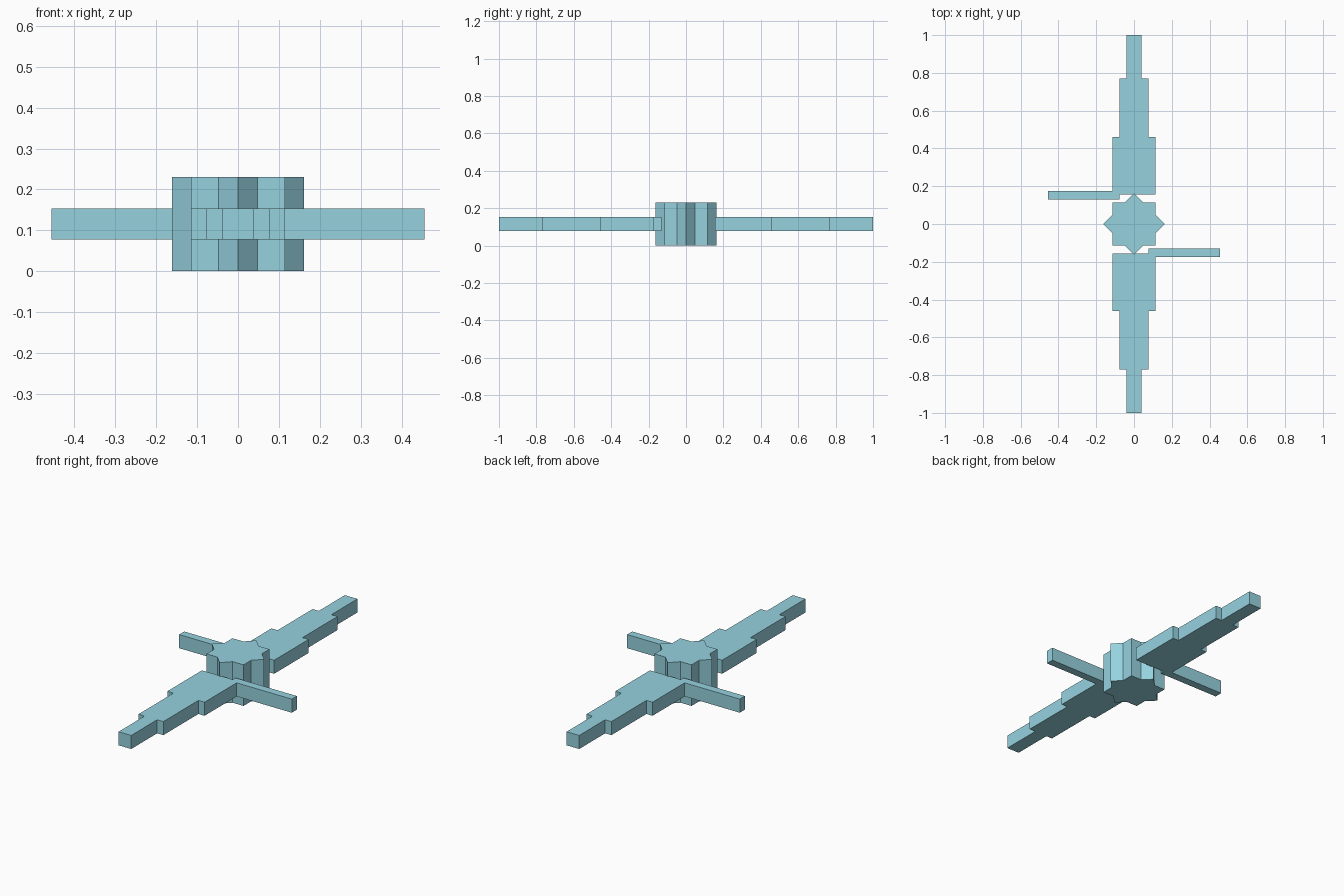
import bpy
import bmesh
import math

cube = bpy.data.objects.get("Cube")
if cube:
    bpy.data.objects.remove(cube, do_unlink=True)

# Single flat colour
COLOUR = (0.305, 0.645, 0.738, 1.0)
mat = bpy.data.materials.new("pale_teal")
mat.use_nodes = True
mat.diffuse_color = COLOUR
mat.node_tree.nodes["Principled BSDF"].inputs["Base Color"].default_value = COLOUR


def extrude_outline(name, outline, z0, z1, turn=0.0):
    """Extrude a counter-clockwise outline from z0 to z1, turned about z."""
    c, s = math.cos(turn), math.sin(turn)
    bm = bmesh.new()
    base = bm.faces.new([bm.verts.new((x * c - y * s, x * s + y * c, z0)) for x, y in outline])
    ext = bmesh.ops.extrude_face_region(bm, geom=[base], use_keep_orig=True)
    top = [g for g in ext["geom"] if isinstance(g, bmesh.types.BMVert)]
    bmesh.ops.translate(bm, verts=top, vec=(0, 0, z1 - z0))
    bmesh.ops.recalc_face_normals(bm, faces=bm.faces)
    mesh = bpy.data.meshes.new(name)
    bm.to_mesh(mesh)
    bm.free()
    mesh.materials.append(mat)
    obj = bpy.data.objects.new(name, mesh)
    bpy.context.collection.objects.link(obj)
    return obj


# Eight-pointed star hub: two squares, one turned by 45 degrees
R_OUT = 0.162
R_IN = R_OUT * math.cos(math.pi / 4) / math.cos(math.pi / 8)
star = []
for i in range(16):
    r = R_OUT if i % 2 == 0 else R_IN
    a = i * math.pi / 8
    star.append((r * math.cos(a), r * math.sin(a)))
extrude_outline("star_hub", star, 0.0, 0.23)

# Stepped blade with a thin side arm at its root
W1, W2, W3 = 0.115, 0.077, 0.039
blade = [
    (W1, 0.155), (W1, 0.46), (W2, 0.46), (W2, 0.77), (W3, 0.77), (W3, 1.0),
    (-W3, 1.0), (-W3, 0.77), (-W2, 0.77), (-W2, 0.46), (-W1, 0.46),
    (-W1, 0.176), (-0.456, 0.176), (-0.456, 0.131), (-W2, 0.131), (-W2, 0.155),
]
for name, turn in (("back_blade", 0.0), ("front_blade", math.pi)):
    extrude_outline(name, blade, 0.077, 0.153, turn)
